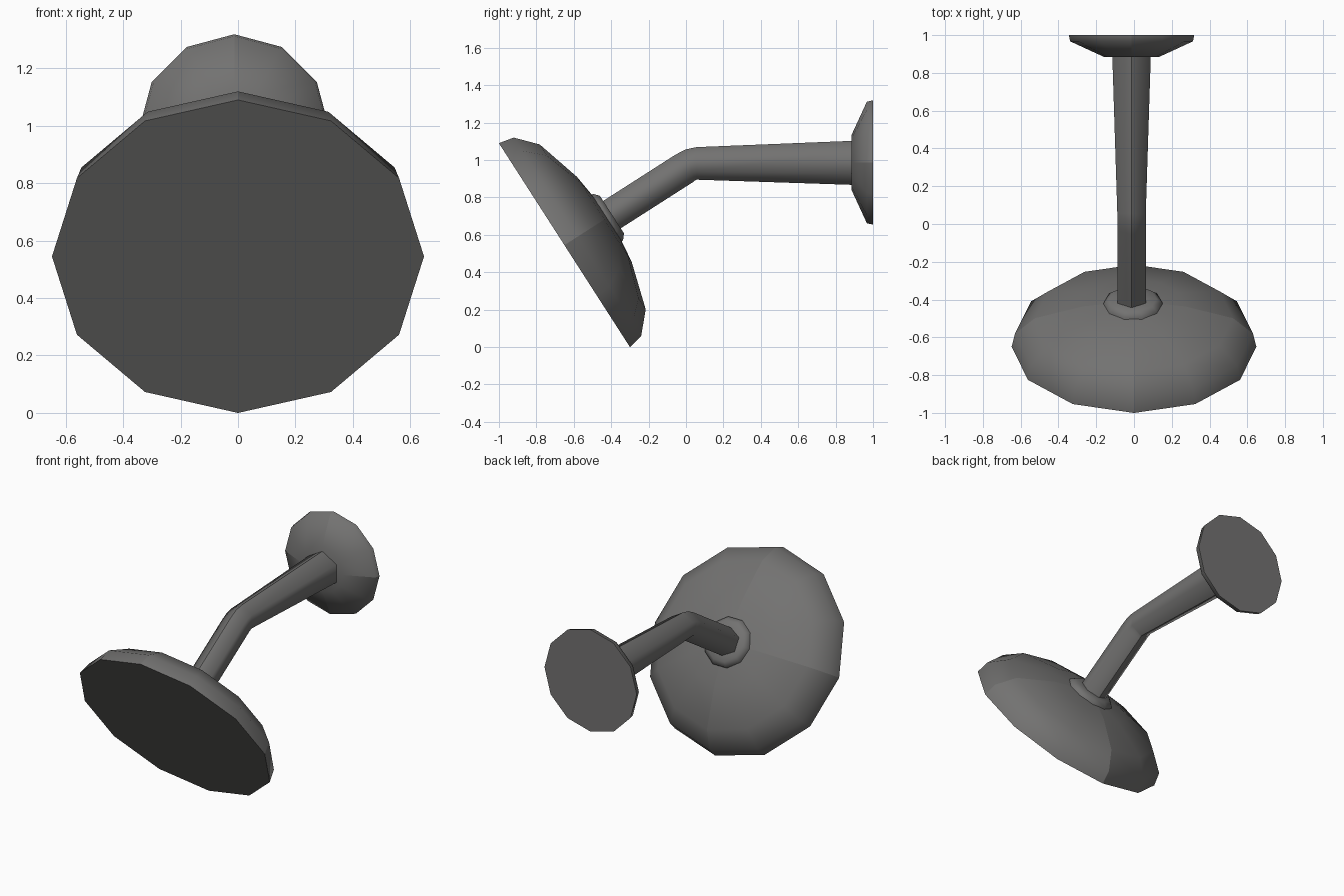
import bpy, bmesh, math
from mathutils import Vector

if "Cube" in bpy.data.objects:
    bpy.data.objects.remove(bpy.data.objects["Cube"])

metal = bpy.data.materials.new("dark_grey_metal")
metal.diffuse_color = (0.17, 0.168, 0.165, 1)
metal.use_nodes = True
metal.node_tree.nodes["Principled BSDF"].inputs["Base Color"].default_value = metal.diffuse_color


def loft(name, rings, sides, start=90, seam=0, sharp=40):
    """Skin rings of (centre, up, radius); every seam-th lengthwise edge is sharp."""
    bm = bmesh.new()
    loops = []
    for c, up, r in rings:
        loop = []
        for i in range(sides):
            t = math.radians(start) + 2 * math.pi * i / sides
            loop.append(bm.verts.new(c + r * (math.cos(t) * Vector((1, 0, 0)) + math.sin(t) * up)))
        loops.append(loop)
    seams = []
    for a, b in zip(loops, loops[1:]):
        for i in range(sides):
            j = (i + 1) % sides
            bm.faces.new((a[i], a[j], b[j], b[i]))
        if seam:
            seams += [(a[i], b[i]) for i in range(0, sides, seam)]
    bm.faces.new(loops[0])
    bm.faces.new(loops[-1])
    bmesh.ops.recalc_face_normals(bm, faces=bm.faces)
    for f in bm.faces:
        f.smooth = True
    for e in bm.edges:
        e.smooth = e.calc_face_angle(0) < math.radians(sharp)
    for a, b in seams:
        bm.edges.get((a, b)).smooth = False
    me = bpy.data.meshes.new(name)
    bm.to_mesh(me)
    bm.free()
    me.materials.append(metal)
    ob = bpy.data.objects.new(name, me)
    bpy.context.collection.objects.link(ob)
    return ob


def lathe(name, origin, axis, up, profile, sides, **kw):
    """Turn a profile of (distance along axis, radius)."""
    return loft(name, [(origin + axis * s, up, r) for s, r in profile], sides, **kw)


# tilted frame of the shower head
axis = Vector((0, 0.842, 0.541)).normalized()
up = Vector((0, -axis.z, axis.y))
face = Vector((0, -0.65, 0.545))

# domed head with flat spray face
lathe("shower_head", face, axis, up,
      [(0, 0.648), (0.083, 0.63), (0.18, 0.524), (0.254, 0.27), (0.28, 0.06)],
      12, seam=3, sharp=60)

# collar where the pipe joins the head
lathe("collar", face + Vector((-0.005, 0, 0)), axis, up,
      [(0.24, 0.157), (0.278, 0.155), (0.302, 0.125), (0.302, 0.06)],
      10, start=0, sharp=60)

# bent six-sided pipe, tapering from the wall
X = -0.013
Z = Vector((0, 0, 1))
pipe_start = face + axis * 0.27 + Vector((X, 0, 0))
loft("pipe", [
    (pipe_start, up, 0.087),
    (Vector((X, -0.01, 0.955)), up, 0.087),
    (Vector((X, 0.022, 0.973)), (up + Z).normalized(), 0.087),
    (Vector((X, 0.056, 0.982)), Z, 0.087),
    (Vector((X, 0.90, 0.985)), Z, 0.118),
], 6, seam=3, sharp=62)

# wall flange
lathe("wall_flange", Vector((X, 1, 0.987)), Vector((0, -1, 0)), Z,
      [(0, 0.332), (0.033, 0.325), (0.115, 0.147)], 12, seam=3, sharp=62)
